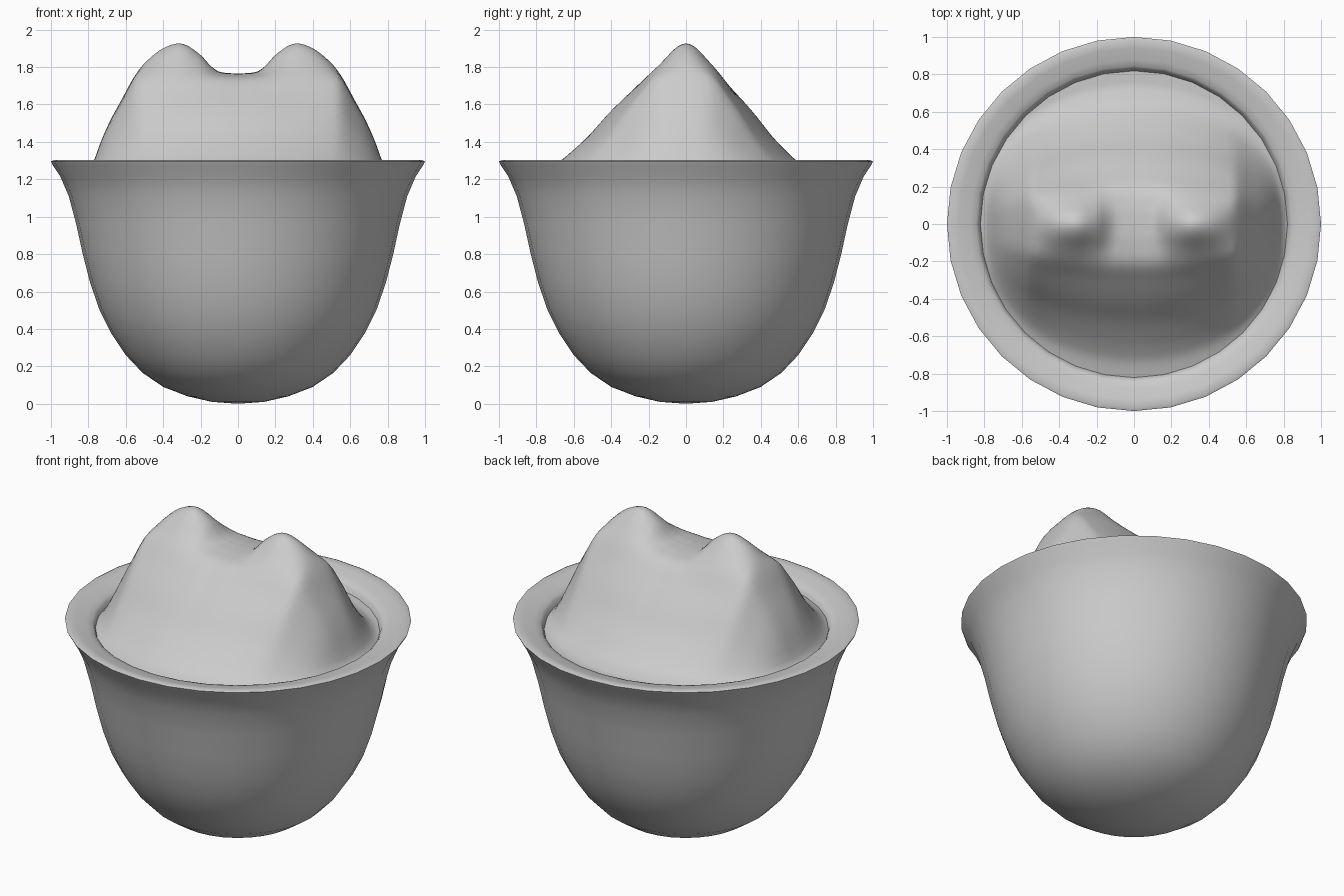
import bpy, bmesh, math

if "Cube" in bpy.data.objects:
    bpy.data.objects.remove(bpy.data.objects["Cube"])


def lerp_table(t, table):
    """Smooth (Catmull-Rom) lookup in a list of (position, value) pairs."""
    if t <= table[0][0]:
        return table[0][1]
    for i in range(len(table) - 1):
        (x0, y0), (x1, y1) = table[i], table[i + 1]
        if t <= x1:
            xa, ya = table[max(i - 1, 0)]
            xb, yb = table[min(i + 2, len(table) - 1)]
            h, u = x1 - x0, (t - x0) / (x1 - x0)
            m0, m1 = h * (y1 - ya) / (x1 - xa), h * (yb - y0) / (xb - x0)
            return ((2*u**3 - 3*u*u + 1) * y0 + (u**3 - 2*u*u + u) * m0
                    + (3*u*u - 2*u**3) * y1 + (u**3 - u*u) * m1)
    return table[-1][1]


def radial_mesh(name, rings, segs, point, close_end):
    """Rings of quads round a centre point, optionally closed at the last ring."""
    bm = bmesh.new()
    loops = [[bm.verts.new(point(i, 2 * math.pi * j / segs)) for j in range(segs)]
             for i in range(1, rings)]
    first = bm.verts.new(point(0, 0))
    for j in range(segs):
        k = (j + 1) % segs
        bm.faces.new((first, loops[0][j], loops[0][k]))
        for a, b in zip(loops, loops[1:]):
            bm.faces.new((a[j], b[j], b[k], a[k]))
    if close_end:
        last = bm.verts.new(point(rings, 0))
        for j in range(segs):
            bm.faces.new((loops[-1][j], last, loops[-1][(j + 1) % segs]))
    bmesh.ops.recalc_face_normals(bm, faces=bm.faces)
    me = bpy.data.meshes.new(name)
    bm.to_mesh(me)
    bm.free()
    ob = bpy.data.objects.new(name, me)
    bpy.context.collection.objects.link(ob)
    bpy.context.view_layer.objects.active = ob
    ob.select_set(True)
    bpy.ops.object.shade_smooth_by_angle(angle=math.radians(50))
    ob.select_set(False)
    return ob


# Bowl: outer wall, flared rim, inner wall
profile = [(0, 0), (.14, .01), (.27, .04), (.40, .09), (.51, .165), (.60, .26),
           (.68, .38), (.74, .50), (.79, .645), (.83, .80), (.865, .96),
           (.905, 1.11), (.95, 1.215), (.99, 1.275), (1, 1.295), (.985, 1.302),
           (.94, 1.295), (.88, 1.28), (.845, 1.27), (.83, 1.255), (.81, 1.2),
           (.77, .95), (.71, .65), (.60, .40), (.40, .19), (.2, .11), (0, .1)]


def bowl_point(i, a):
    r, z = profile[i]
    return (r * math.cos(a), r * math.sin(a), z)


radial_mesh("bowl", len(profile) - 1, 32, bowl_point, True)

# Filling: smooth heap with two peaks, resting against the inner wall
BASE = 1.225
ridge = [(0, 1.765), (.1, 1.775), (.15, 1.81), (.2, 1.865), (.3, 1.925), (.4, 1.90),
         (.5, 1.82), (.56, 1.74), (.62, 1.63), (.68, 1.52), (.73, 1.41),
         (.77, 1.30), (.80, 1.24), (.83, BASE)]
slope = [(0, 1), (.15, .99), (.32, .94), (.47, .78), (.62, .60), (.78, .38),
         (.92, .22), (1, .14), (1.1, .06), (1.25, 0)]
RINGS = 40


def heap_point(i, a):
    r = .825 * i / (RINGS - 1)
    x, y = r * math.cos(a), r * math.sin(a)
    top = lerp_table(abs(x), ridge)
    body = min(top, 1.77)
    reach = (.67 if y < 0 else .59) * math.sqrt(max(1 - (x / .85) ** 2, .06))
    z = BASE + (body - BASE) * lerp_table(abs(y) / reach, slope)
    z += (top - body) * math.exp(-(y / .14) ** 2)
    return (x, y, z)


radial_mesh("filling", RINGS, 96, heap_point, False)
